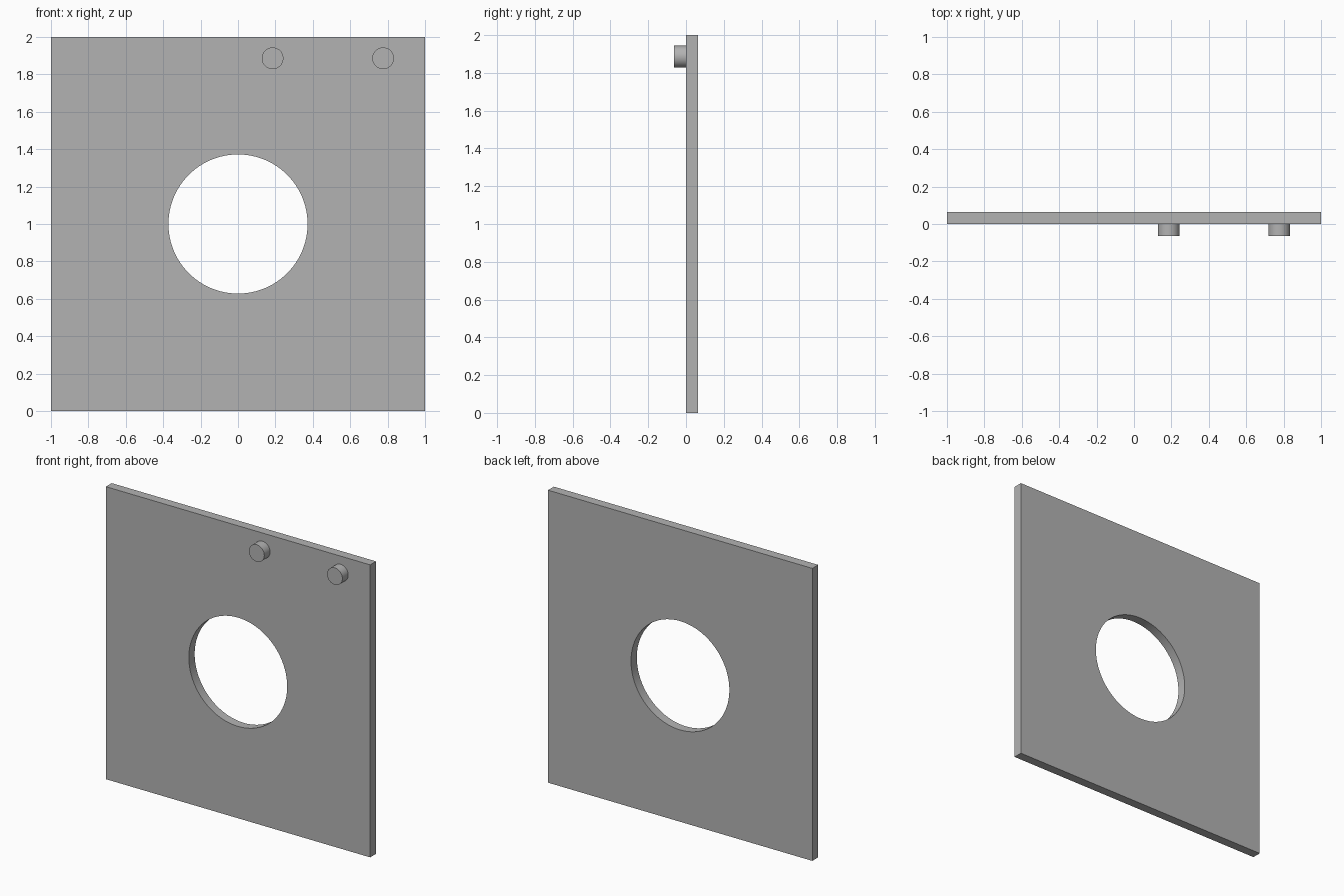
import bpy
import bmesh
from math import radians
from mathutils import Matrix, Vector

if "Cube" in bpy.data.objects:
    bpy.data.objects.remove(bpy.data.objects["Cube"], do_unlink=True)

THICK = 0.063
HOLE_RADIUS = 0.372

grey = bpy.data.materials.new("plain grey")
grey.use_nodes = True
colour = (0.45, 0.45, 0.45, 1)
grey.diffuse_color = colour
grey.node_tree.nodes["Principled BSDF"].inputs["Base Color"].default_value = colour


def add_object(name, bm):
    mesh = bpy.data.meshes.new(name)
    bm.to_mesh(mesh)
    bm.free()
    mesh.materials.append(grey)
    obj = bpy.data.objects.new(name, mesh)
    bpy.context.collection.objects.link(obj)
    return obj


def cylinder(name, x, y, z, radius, depth, sides):
    """Cylinder lying along the y axis, smooth round its side."""
    bm = bmesh.new()
    place = Matrix.Translation((x, y, z)) @ Matrix.Rotation(radians(90), 4, "X")
    bmesh.ops.create_cone(bm, cap_ends=True, segments=sides, radius1=radius,
                          radius2=radius, depth=depth, matrix=place)
    for face in bm.faces:
        face.smooth = len(face.verts) == 4
    for edge in bm.edges:
        edge.smooth = all(face.smooth for face in edge.link_faces)
    return add_object(name, bm)


# Square plate
bm = bmesh.new()
bmesh.ops.create_cube(bm, size=1)
bmesh.ops.scale(bm, vec=Vector((2, THICK, 2)), verts=bm.verts)
bmesh.ops.translate(bm, vec=Vector((0, THICK / 2, 1)), verts=bm.verts)
plate = add_object("plate", bm)

# Round hole through the middle
cutter = cylinder("hole_cutter", 0, THICK / 2, 1, HOLE_RADIUS, 0.3, 96)
cutter.hide_render = True
cut = plate.modifiers.new("round hole", "BOOLEAN")
cut.operation = "DIFFERENCE"
cut.solver = "EXACT"
cut.object = cutter
bpy.context.view_layer.objects.active = plate
bpy.ops.object.modifier_apply(modifier=cut.name)
bpy.data.objects.remove(cutter, do_unlink=True)

# Keep the hole wall smooth and its rims sharp
bpy.ops.object.select_all(action="DESELECT")
plate.select_set(True)
bpy.ops.object.shade_smooth_by_angle(angle=radians(30))

# Two pegs on the front, near the top left
for name, x in (("inner_peg", 0.185), ("outer_peg", 0.776)):
    cylinder(name, x, -THICK / 2, 1.886, 0.058, THICK, 48)
